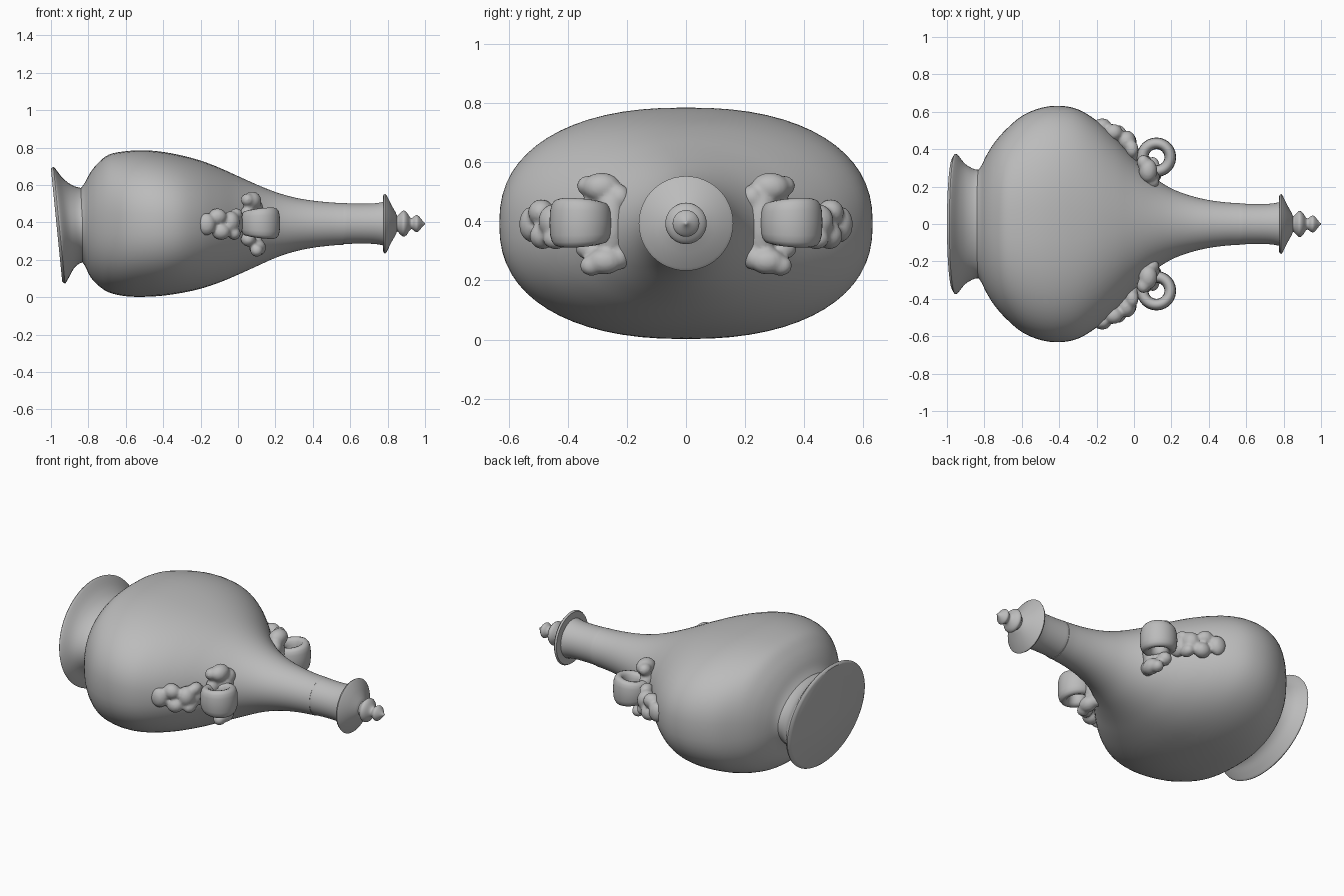
import bpy, bmesh, math
from mathutils import Matrix, Vector

if "Cube" in bpy.data.objects:
    bpy.data.objects.remove(bpy.data.objects["Cube"], do_unlink=True)

clay = bpy.data.materials.new("grey clay")
clay.use_nodes = True
COL = (0.5, 0.5, 0.5, 1)
clay.diffuse_color = COL
clay.node_tree.nodes["Principled BSDF"].inputs["Base Color"].default_value = COL


def finish(name, bm, angle=40):
    bmesh.ops.recalc_face_normals(bm, faces=bm.faces)
    me = bpy.data.meshes.new(name)
    bm.to_mesh(me)
    bm.free()
    ob = bpy.data.objects.new(name, me)
    bpy.context.collection.objects.link(ob)
    me.materials.append(clay)
    bpy.ops.object.select_all(action='DESELECT')
    ob.select_set(True)
    bpy.context.view_layer.objects.active = ob
    bpy.ops.object.shade_smooth_by_angle(angle=math.radians(angle))
    return ob


def smooth_rows(rows, steps=4):
    """Catmull-Rom interpolation through the rows."""
    out = []
    for i in range(len(rows) - 1):
        p = [rows[max(0, min(len(rows) - 1, i + k))] for k in (-1, 0, 1, 2)]
        for s in range(steps):
            t = s / steps
            out.append([0.5 * (2 * b + (c - a) * t + (2 * a - 5 * b + 4 * c - d) * t * t
                               + (3 * b - a - 3 * c + d) * t ** 3) for a, b, c, d in zip(*p)])
    return out + [list(rows[-1])]


def spow(v, e):
    return math.copysign(abs(v) ** e, v)


def loft(name, rows, n=64, shear=None, angle=40):
    """Closed skin along x; each row is x, half width, top z, bottom z, exponent."""
    bm = bmesh.new()
    rings = []
    for x, ry, top, bot, ex in rows:
        ring = []
        for i in range(n):
            a = 2 * math.pi * i / n
            y = ry * spow(math.cos(a), 2 / ex)
            z = (top + bot) / 2 + (top - bot) / 2 * spow(math.sin(a), 2 / ex)
            ring.append(bm.verts.new((x + (shear(x, z) if shear else 0), y, z)))
        rings.append(ring)
    for r, s in zip(rings, rings[1:]):
        for i in range(n):
            j = (i + 1) % n
            bm.faces.new((r[i], r[j], s[j], s[i]))
    bm.faces.new(rings[0])
    bm.faces.new(rings[-1])
    return finish(name, bm, angle)


# Flattened body running into the neck: x, half width, top, bottom, exponent
body = [(-.85, .27, .57, .21, 2), (-.82, .305, .61, .17, 2.1), (-.79, .365, .665, .11, 2.2),
        (-.75, .43, .715, .065, 2.3), (-.69, .50, .762, .025, 2.35), (-.6, .577, .78, .005, 2.35),
        (-.5, .62, .785, .002, 2.35), (-.4, .632, .776, .008, 2.35), (-.3, .613, .757, .023, 2.3),
        (-.2, .553, .73, .045, 2.2), (-.1, .462, .692, .078, 2.1), (0, .355, .647, .12, 2),
        (.1, .255, .602, .165, 2), (.2, .19, .562, .21, 2), (.3, .152, .533, .243, 2),
        (.4, .128, .516, .264, 2), (.5, .115, .506, .276, 2), (.565, .112, .503, .28, 2)]
loft("body", smooth_rows(body))

# Spreading oval foot, its standing face slightly tilted
foot = [(-.97, .35, .30), (-.956, .375, .312), (-.94, .365, .292), (-.91, .328, .248),
        (-.88, .306, .218), (-.84, .29, .20), (-.79, .30, .20)]
foot = [(x, ry, .385 + rz, .385 - rz, 2) for x, ry, rz in foot]
loft("foot", smooth_rows(foot, 3),
     shear=lambda x, z: .1 * (.385 - z) * min(1, max(0, (-.8 - x) / .12)))


# Round parts along the neck axis
def turned(name, prof, steps=1, angle=40):
    rows = [(x, r, .393 + r, .393 - r, 2) for x, r in prof]
    loft(name, smooth_rows(rows, steps), 48, angle=angle)


turned("neck_sleeve", [(.55, .105), (.56, .11), (.62, .107), (.7, .107), (.75, .111), (.785, .119)], 2)
turned("lid", [(.774, .12), (.777, .154), (.787, .16), (.796, .15), (.82, .10), (.842, .062), (.855, .03)])
turned("lid_knob", [(.835, .05), (.852, .042), (.868, .058), (.885, .07), (.902, .06), (.918, .036),
                    (.93, .03), (.945, .041), (.958, .045), (.972, .034), (.988, .014), (1.0, .003)], 3, 60)


# Broad ring handle on each shoulder
def ring_handle(name, side):
    bm = bmesh.new()
    n, m = 40, 16
    loops = []
    for i in range(n):
        a = 2 * math.pi * i / n
        wide = .074 + .010 * math.cos(a - .6)
        loop = []
        for k in range(m):
            b = 2 * math.pi * k / m
            r = .074 + .031 * spow(math.cos(b), .85)
            loop.append(bm.verts.new((.12 + r * math.cos(a), side * (.357 + r * math.sin(a)),
                                      .395 + wide * spow(math.sin(b), .7))))
        loops.append(loop)
    for i in range(n):
        r, s = loops[i], loops[(i + 1) % n]
        for k in range(m):
            j = (k + 1) % m
            bm.faces.new((r[k], r[j], s[j], s[k]))
    finish(name, bm, 60)


# Modelled lumps fused into one worn relief: centre, radii
def lumps(name, side, blobs, voxel=.009):
    bm = bmesh.new()
    for c, r in blobs:
        mat = Matrix.Translation(Vector((c[0], side * c[1], c[2]))) @ Matrix.Diagonal((*r, 1))
        bmesh.ops.create_icosphere(bm, subdivisions=3, radius=1, matrix=mat)
    ob = finish(name, bm, 180)
    rm = ob.modifiers.new("fuse", 'REMESH')
    rm.mode = 'VOXEL'
    rm.voxel_size = voxel
    rm.use_smooth_shade = True
    sm = ob.modifiers.new("soften", 'SMOOTH')
    sm.factor = .5
    sm.iterations = 4


LUG = [((.085, .255, .395), (.055, .055, .13)),
       ((.075, .285, .515), (.05, .065, .05)), ((.05, .33, .52), (.035, .04, .035)),
       ((.09, .225, .48), (.045, .04, .045)), ((.105, .275, .265), (.045, .06, .045)),
       ((.10, .32, .25), (.035, .04, .035)), ((.09, .225, .28), (.04, .035, .045)),
       ((.055, .33, .31), (.04, .045, .04)), ((.05, .31, .44), (.04, .05, .05))]
SHOULDER = [((-.17, .525, .39), (.05, .04, .06)), ((-.11, .49, .43), (.05, .045, .045)),
            ((-.09, .485, .35), (.05, .045, .045)), ((-.04, .445, .40), (.05, .055, .06)),
            ((-.02, .44, .34), (.035, .045, .035)), ((-.01, .40, .44), (.035, .045, .035)),
            ((-.01, .375, .39), (.04, .06, .06))]
for label, side in (("front", -1), ("back", 1)):
    ring_handle(label + "_ring_handle", side)
    lumps(label + "_handle_lug", side, LUG)
    lumps(label + "_shoulder_relief", side, SHOULDER)
